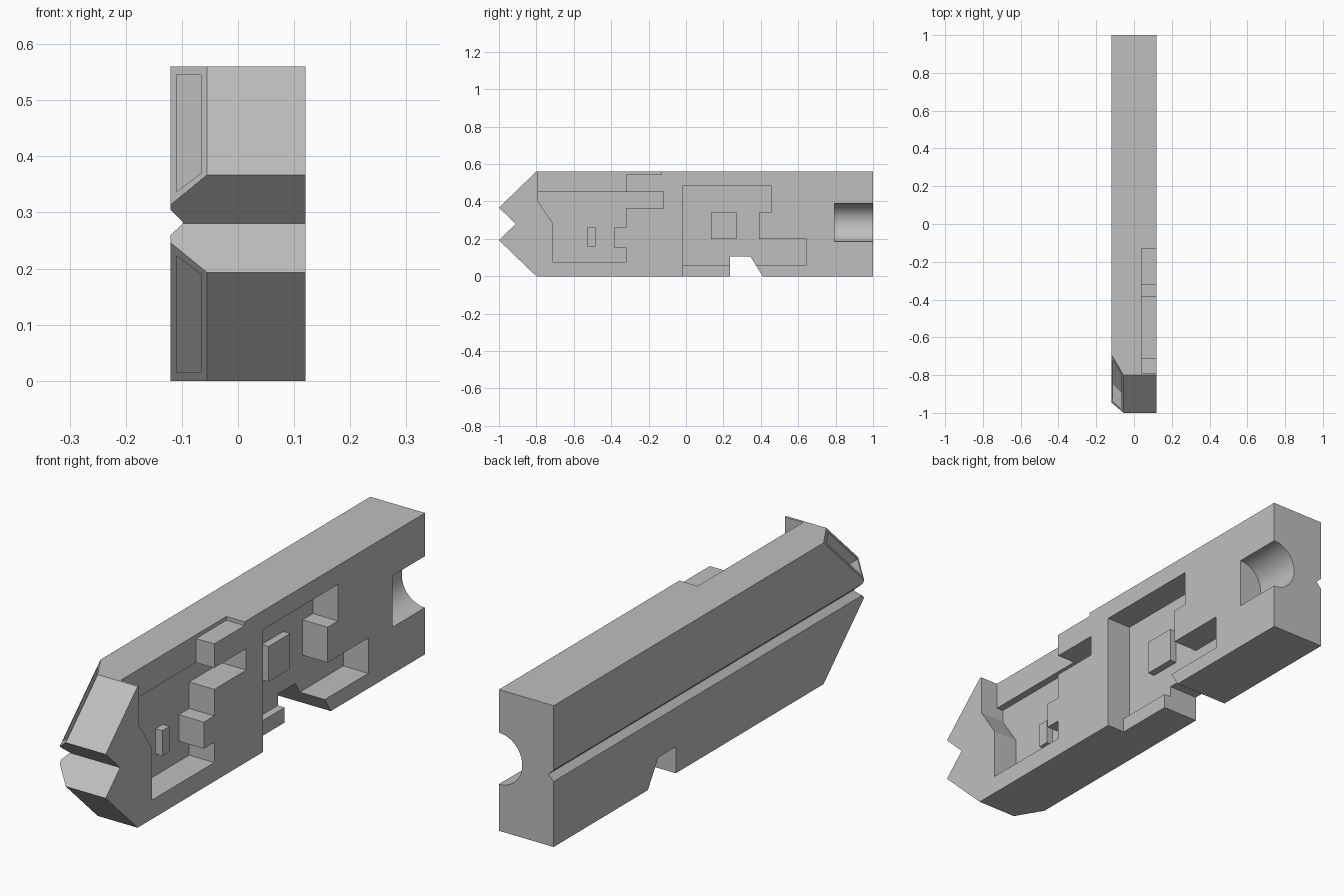
import bpy, bmesh, math
from mathutils import Vector

cube = bpy.data.objects.get("Cube")
if cube:
    bpy.data.objects.remove(cube, do_unlink=True)

grey = bpy.data.materials.new("plain grey")
grey.use_nodes = True
COLOUR = (0.52, 0.52, 0.52, 1)
grey.diffuse_color = COLOUR
grey.node_tree.nodes["Principled BSDF"].inputs["Base Color"].default_value = COLOUR

HALF = 0.12     # half thickness
TOP = 0.56      # body height
SHALLOW, DEEP = 0.04, 0.01   # x of the recess floors


def prism(name, points, sweep):
    """Sweep a flat polygon of 3D points along a vector."""
    bm = bmesh.new()
    face = bm.faces.new([bm.verts.new(p) for p in points])
    out = bmesh.ops.extrude_face_region(bm, geom=[face])
    moved = [v for v in out["geom"] if isinstance(v, bmesh.types.BMVert)]
    bmesh.ops.translate(bm, verts=moved, vec=Vector(sweep))
    bmesh.ops.recalc_face_normals(bm, faces=bm.faces)
    mesh = bpy.data.meshes.new(name)
    bm.to_mesh(mesh)
    bm.free()
    mesh.materials.append(grey)
    obj = bpy.data.objects.new(name, mesh)
    bpy.context.collection.objects.link(obj)
    return obj


def side(name, profile, x0, x1):
    """Profile in y, z swept from x0 to x1."""
    return prism(name, [(x0, y, z) for y, z in profile], (x1 - x0, 0, 0))


def rect(y0, y1, z0, z1):
    return [(y0, z0), (y1, z0), (y1, z1), (y0, z1)]


def combine(tool, operation="DIFFERENCE"):
    tool.hide_render = True
    mod = body.modifiers.new(tool.name, "BOOLEAN")
    mod.operation, mod.solver, mod.object = operation, "EXACT", tool
    bpy.context.view_layer.objects.active = body
    bpy.ops.object.modifier_apply(modifier=mod.name)
    bpy.data.objects.remove(tool, do_unlink=True)


# Body with forked nose and a notch in the underside
body = side("body", [(-1, 0.367), (-0.8, TOP), (1, TOP), (1, 0), (0.41, 0),
                     (0.345, 0.105), (0.235, 0.105), (0.235, 0), (-0.8, 0),
                     (-1, 0.193), (-0.91, 0.28)], -HALF, HALF)

# Bevelled nose corners, each with a recessed panel, mirrored top to bottom
SLOPE = Vector((0, -0.2, -0.193))


def nose_y(x, z):
    return -0.8 - (TOP - z) * 0.2 / 0.193 - (x + 0.055) * 0.11 / 0.065


for flip in (False, True):
    def place(p):
        return Vector((p[0], p[1], TOP - p[2] if flip else p[2]))
    start = SLOPE * -0.3
    tri = [(-0.02, nose_y(-0.02, TOP)), (-0.15, nose_y(-0.15, TOP)), (-0.3, -1.1)]
    sweep = SLOPE * 1.85
    if flip:
        sweep.z *= -1
    combine(prism("nose_bevel", [place(Vector((x, y, TOP)) + start) for x, y in tri], sweep))
    panel = [(-0.11, 0.545), (-0.066, 0.545), (-0.066, 0.37), (-0.11, 0.337)]
    combine(prism("nose_panel", [place((x, nose_y(x, z) - 0.03, z)) for x, z in panel],
                  (0, 0.115, 0)))

# Long V groove on the right side
combine(prism("groove", [(-0.143, -1.1, 0.327), (-0.143, -1.1, 0.237), (-0.097, -1.1, 0.282)],
              (0, 2.2, 0)))

# Front recess: deep lower part, shallow part open to the top
combine(side("front_recess", [(-0.79, 0.45), (-0.79, 0.40), (-0.71, 0.28), (-0.71, 0.075),
                              (-0.32, 0.075), (-0.32, 0.155), (-0.385, 0.155),
                              (-0.385, 0.26), (-0.32, 0.26), (-0.32, 0.365),
                              (-0.12, 0.365), (-0.12, 0.45)], DEEP, 0.2))
combine(side("top_recess", [(-0.79, 0.42), (-0.32, 0.42), (-0.32, 0.545),
                            (-0.13, 0.545), (-0.13, 0.65), (-0.79, 0.65)], SHALLOW, 0.2))

# Middle recess: deep main part, shallow strip open to the bottom
combine(side("middle_recess", [(-0.015, 0.06), (0.645, 0.06), (0.645, 0.2), (0.39, 0.2),
                               (0.39, 0.34), (0.455, 0.34), (0.455, 0.485),
                               (-0.015, 0.485)], DEEP, 0.2))
combine(side("bottom_recess", rect(-0.015, 0.28, -0.1, 0.08), SHALLOW, 0.2))

# Raised blocks on the recess floors
combine(side("small_block", rect(-0.53, -0.485, 0.16, 0.26), -0.02, SHALLOW), "UNION")
combine(side("large_block", rect(0.135, 0.27, 0.2, 0.34), -0.02, SHALLOW), "UNION")

# Half-round channel at the back end
circle = [math.tau * i / 64 for i in range(64)]
combine(prism("back_channel", [(HALF + 0.102 * math.cos(a), 0.795, 0.287 + 0.102 * math.sin(a))
                               for a in circle], (0, 0.4, 0)))

bpy.ops.object.select_all(action="DESELECT")
body.select_set(True)
bpy.context.view_layer.objects.active = body
bpy.ops.object.shade_smooth_by_angle(angle=math.radians(20))
